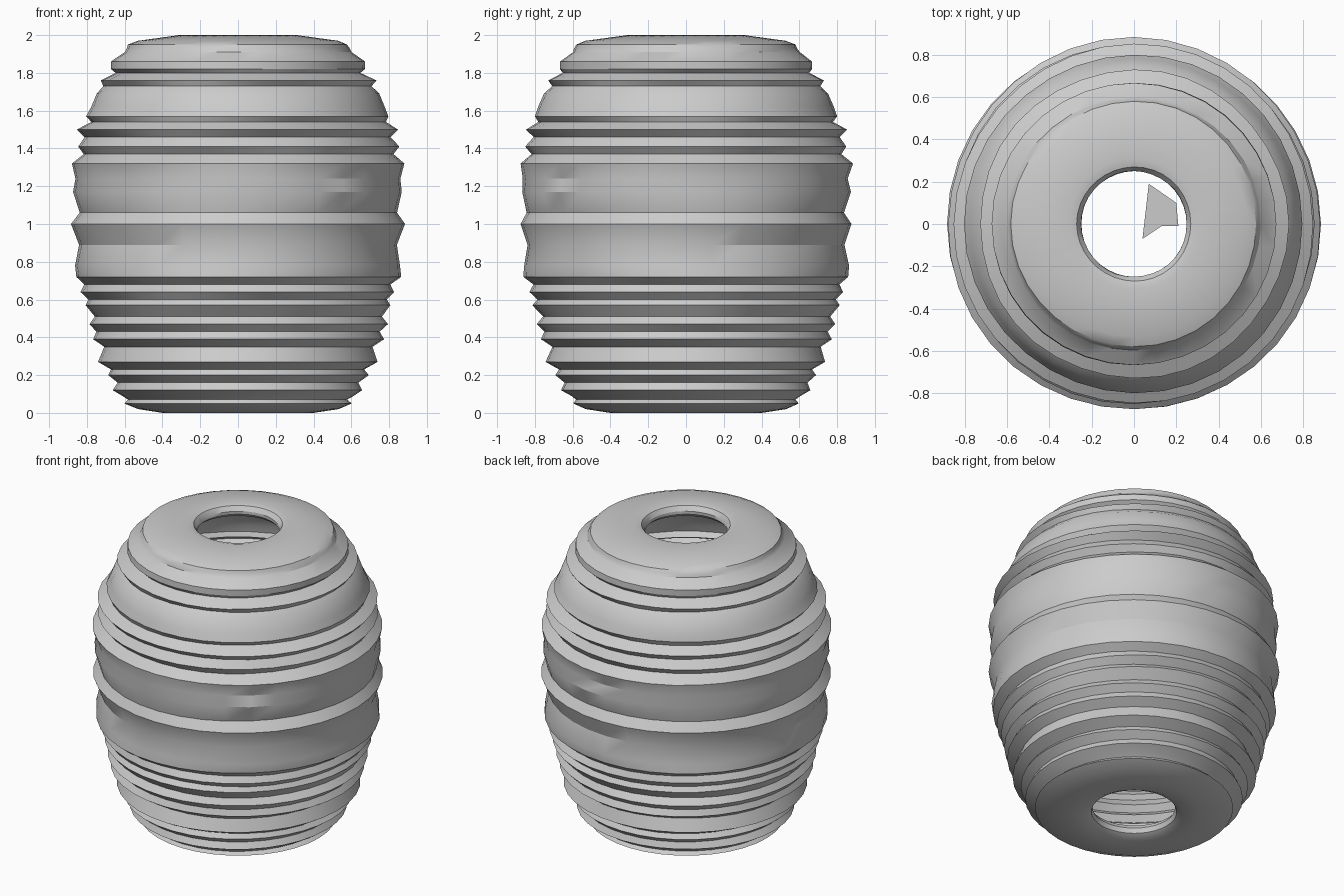
import bpy
import bmesh
import math
import random

random.seed(4)

default_cube = bpy.data.objects.get("Cube")
if default_cube:
    bpy.data.objects.remove(default_cube, do_unlink=True)

SEGMENTS = 36

# One plain grey for the whole model
grey = bpy.data.materials.new("clay_grey")
grey_colour = (0.6, 0.6, 0.6, 1.0)
grey.use_nodes = True
grey.diffuse_color = grey_colour
grey.node_tree.nodes["Principled BSDF"].inputs["Base Color"].default_value = grey_colour

# Profile as (radius, height) in hundredths, from the lower hole to the upper hole
lower_lip = [(27, 8), (25, 5), (26, 2), (30, 0)]
foot = [(40, 0), (53, 2), (60, 5)]
lower_ridges = [
    (58, 7), (61, 9), (66, 12), (64, 16), (69, 20), (67, 23),
    (74, 27), (71, 35), (77, 39), (75, 43), (79, 47), (76, 51),
    (81, 57), (79, 60), (83, 64), (81, 68), (86, 72),
]
belly = [
    (86, 78), (84, 89), (88, 100), (84, 106), (87, 117),
    (86, 124), (88, 132), (82, 137),
]
upper_ridges = [(85, 141), (81, 146), (85, 150), (78, 154), (80, 157)]
shoulder = [
    (78, 162), (75, 169), (71, 173), (73, 176), (65, 180),
    (67, 182), (67, 186), (60, 191), (59, 193),
]
crown = [(58, 195), (53, 197), (31, 200)]
upper_lip = [(27, 199), (25, 196), (25, 194), (27, 192)]
profile = (lower_lip + foot + lower_ridges + belly
           + upper_ridges + shoulder + crown + upper_lip)


def make_object(name, bm):
    """Turn a bmesh into a linked object with the grey material."""
    mesh = bpy.data.meshes.new(name)
    bm.to_mesh(mesh)
    bm.free()
    mesh.materials.append(grey)
    obj = bpy.data.objects.new(name, mesh)
    bpy.context.scene.collection.objects.link(obj)
    return obj


def add_ring(bm, radius, height):
    """Add one slightly uneven ring of vertices."""
    phase = random.uniform(0, math.tau)
    lobes = random.choice((2, 3, 5))
    ring = []
    for step in range(SEGMENTS):
        angle = math.tau * step / SEGMENTS
        uneven = radius * (1 + 0.005 * math.sin(lobes * angle + phase))
        ring.append(bm.verts.new(
            (uneven * math.cos(angle), uneven * math.sin(angle), height)))
    return ring


# Ridged hollow barrel, open at both ends
bm = bmesh.new()
rings = [add_ring(bm, radius / 100, height / 100) for radius, height in profile]
for below, above in zip(rings, rings[1:]):
    for step in range(SEGMENTS):
        following = (step + 1) % SEGMENTS
        bm.faces.new((below[step], below[following], above[following], above[step]))
barrel = make_object("ridged_barrel", bm)

bpy.ops.object.select_all(action="DESELECT")
barrel.select_set(True)
bpy.context.view_layer.objects.active = barrel
bpy.ops.object.shade_smooth_by_angle(angle=math.radians(30))

# Small loose flake inside the barrel
flake_outline = [(4, -7), (13, -1), (21, -1), (20, 10), (7, 19)]
bm = bmesh.new()
bm.faces.new([bm.verts.new((x / 100, y / 100, 1)) for x, y in flake_outline])
make_object("inner_flake", bm)
